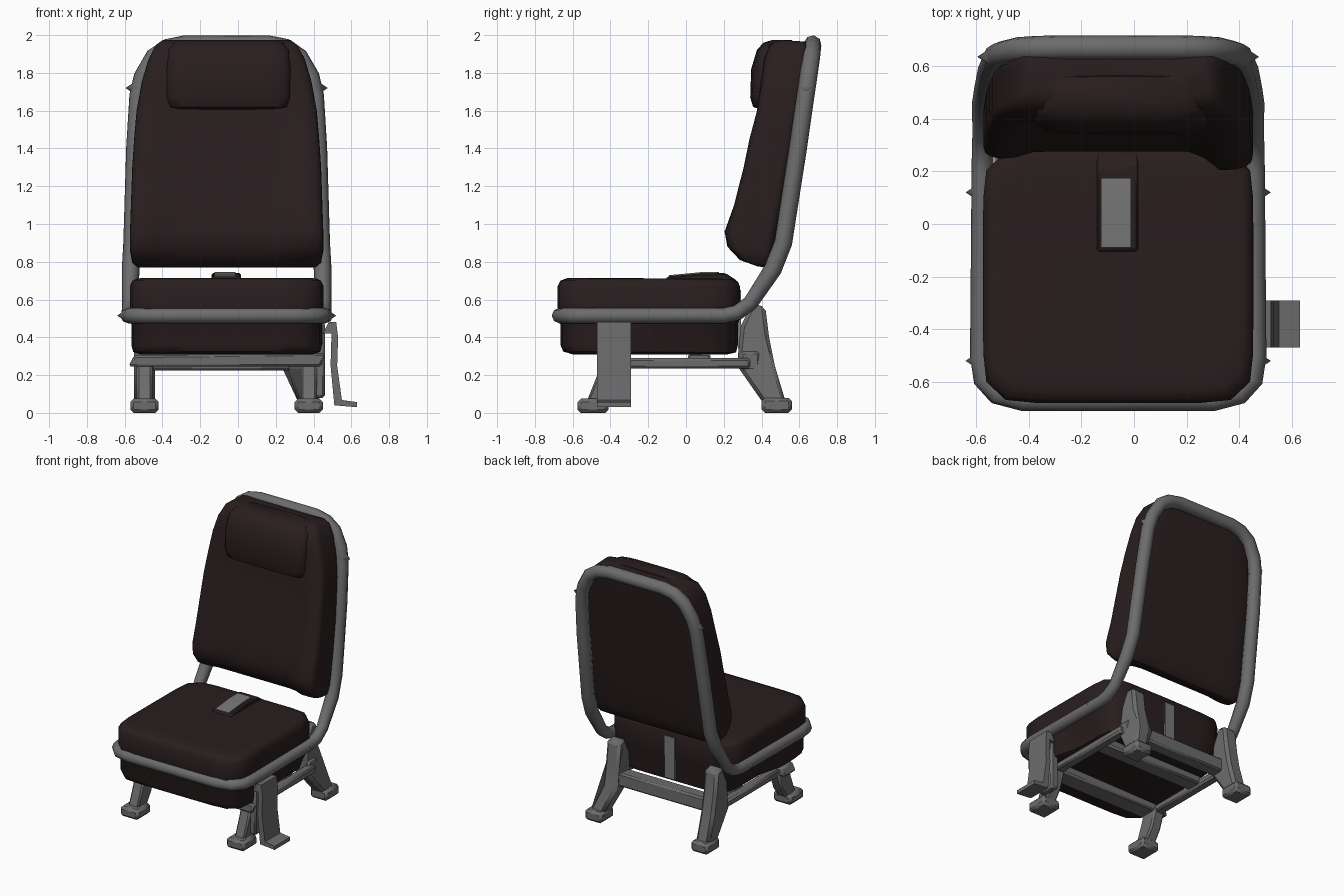
import bpy, bmesh, math
from mathutils import Vector

if "Cube" in bpy.data.objects:
    bpy.data.objects.remove(bpy.data.objects["Cube"], do_unlink=True)

CX = -0.06  # centre line of the seat


def material(name, colour):
    m = bpy.data.materials.new(name)
    m.use_nodes = True
    m.diffuse_color = (*colour, 1)
    bsdf = m.node_tree.nodes["Principled BSDF"]
    bsdf.inputs["Base Color"].default_value = (*colour, 1)
    bsdf.inputs["Roughness"].default_value = 0.8
    return m


UPHOLSTERY = material("dark brown upholstery", (0.022, 0.0127, 0.0132))
METAL = material("grey metal", (0.15, 0.15, 0.155))
WEBBING = material("light grey webbing", (0.19, 0.19, 0.195))


def finish(obj, mat, angle=40):
    obj.data.materials.clear()
    obj.data.materials.append(mat)
    bpy.ops.object.select_all(action="DESELECT")
    obj.select_set(True)
    bpy.context.view_layer.objects.active = obj
    bpy.ops.object.shade_smooth_by_angle(angle=math.radians(angle))
    return obj


def mesh_object(name, bm):
    bmesh.ops.recalc_face_normals(bm, faces=bm.faces)
    me = bpy.data.meshes.new(name)
    bm.to_mesh(me)
    bm.free()
    obj = bpy.data.objects.new(name, me)
    bpy.context.collection.objects.link(obj)
    return obj


def ramp(x, a, b):
    t = min(max((x - a) / (b - a), 0), 1)
    return t * t * (3 - 2 * t)


def hollow(x):
    """Share of the dent between the side bolsters; the left bolster stands out most."""
    return (1 - ramp(x, .22, .34)) * (.55 + .45 * ramp(x, -.5, -.36))


def loft(name, sections, power=8, n=40, cx=CX):
    """Cushion skinned over rounded sections: front y, z, back y, z, half width, dent in front."""
    bm = bmesh.new()
    rings = []
    for fy, fz, by, bz, w, *dent in sections:
        ring = []
        for i in range(n):
            a = 2 * math.pi * (i + 0.5) / n
            c, s = math.cos(a), math.sin(a)
            r = (abs(c) ** power + abs(s) ** power) ** (-1 / power)
            t = (1 + r * s) / 2
            x = cx + w * r * c
            y = fy + (by - fy) * t + sum(dent) * hollow(x) * (1 - t)
            ring.append(bm.verts.new((x, y, fz + (bz - fz) * t)))
        rings.append(ring)
    for a, b in zip(rings, rings[1:]):
        for i in range(n):
            j = (i + 1) % n
            bm.faces.new((a[i], a[j], b[j], b[i]))
    bm.faces.new(rings[0])
    bm.faces.new(rings[-1])
    return finish(mesh_object(name, bm), UPHOLSTERY, 50)


def prism(name, axis, pts, lo, hi, mat=METAL, bevel=0.012):
    """Profile extruded along x (points are y, z) or along y (points are x, z)."""
    bm = bmesh.new()
    place = (lambda d, p: (d, *p)) if axis == "x" else (lambda d, p: (p[0], d, p[1]))
    face = bm.faces.new([bm.verts.new(place(lo, p)) for p in pts])
    new = bmesh.ops.extrude_face_region(bm, geom=[face])["geom"]
    shift = Vector((hi - lo, 0, 0)) if axis == "x" else Vector((0, hi - lo, 0))
    bmesh.ops.translate(bm, verts=[v for v in new if isinstance(v, bmesh.types.BMVert)], vec=shift)
    obj = mesh_object(name, bm)
    if bevel:
        mod = obj.modifiers.new("edge", "BEVEL")
        mod.width, mod.segments = bevel, 1
    return finish(obj, mat, 30)


def box(name, x0, x1, y0, y1, z0, z1, mat=METAL, bevel=0.012):
    return prism(name, "x", [(y0, z0), (y1, z0), (y1, z1), (y0, z1)], x0, x1, mat, bevel)


# Cushions; the underside of the seat narrows towards the rear
seat = loft("seat_cushion", [
    (-.60, .31, .22, .31, .46), (-.65, .325, .265, .32, .495), (-.665, .36, .275, .36, .505),
    (-.665, .47, .275, .47, .505), (-.68, .50, .285, .50, .513), (-.68, .67, .285, .67, .513),
    (-.665, .70, .275, .695, .50), (-.63, .713, .25, .708, .475), (-.57, .715, .21, .71, .43),
], power=9)
for v in seat.data.vertices:
    if v.co.z < .4:
        v.co.x = CX + (v.co.x - CX) * (1 - .1 * ramp(v.co.y, -.35, -.1))
loft("back_cushion", [
    (.38, .775, .43, .77, .47, .01), (.28, .81, .45, .79, .50, .04),
    (.215, .88, .47, .85, .512, .07), (.20, .96, .49, .94, .512, .075),
    (.25, 1.1, .52, 1.1, .507, .05), (.30, 1.3, .555, 1.3, .50, .04),
    (.33, 1.45, .58, 1.45, .49, .03), (.37, 1.6, .605, 1.6, .477, .02),
    (.395, 1.75, .63, 1.75, .45), (.41, 1.87, .65, 1.87, .415),
    (.44, 1.95, .655, 1.94, .375), (.49, 1.975, .64, 1.965, .34),
], n=72)
loft("headrest", [
    (.41, 1.60, .50, 1.60, .29), (.355, 1.62, .52, 1.62, .315), (.34, 1.67, .54, 1.67, .33),
    (.345, 1.82, .56, 1.82, .33), (.375, 1.92, .57, 1.92, .32), (.41, 1.96, .57, 1.96, .29),
    (.46, 1.975, .56, 1.975, .25),
], power=4.5, cx=-.05)

# Centre strap with its pad, running over the rear edge of the seat
pad = [(-.11, .70), (-.10, .722), (.08, .738), (.21, .74), (.27, .70), (.28, .66)]
prism("strap_pad", "x", pad, -.14, .015, UPHOLSTERY, .008)
prism("strap_plate", "x", [(-.09, .720), (-.09, .729), (.08, .745), (.175, .746), (.175, .737),
                           (.08, .736)], -.125, -.012, WEBBING, 0)
box("rear_strap", -.11, -.03, .275, .292, .34, .65, WEBBING, 0)

# Tubular frame: one closed loop round the seat and up round the back
half = [
    (.36, -.67, .515), (.46, -.645, .515), (.51, -.59, .515), (.522, -.50, .515),
    (.516, .20, .515), (.515, .27, .53), (.513, .34, .58), (.508, .46, .76),
    (.50, .515, .90), (.485, .593, 1.4), (.468, .633, 1.68), (.445, .648, 1.78),
    (.385, .663, 1.885), (.31, .668, 1.935), (.22, .67, 1.952),
]
path = half + [(-x, y, z) for x, y, z in reversed(half)]
curve = bpy.data.curves.new("tube_frame", "CURVE")
curve.dimensions = "3D"
curve.bevel_depth, curve.bevel_resolution = 0.041, 2
spline = curve.splines.new("POLY")
spline.points.add(len(path) - 1)
for point, (x, y, z) in zip(spline.points, path):
    point.co = (x + CX, y, z, 1)
    point.radius = 1.15 if z > .6 else 1
spline.use_cyclic_u = True
frame = bpy.data.objects.new("tube_frame", curve)
bpy.context.collection.objects.link(frame)
bpy.context.view_layer.objects.active = frame
frame.select_set(True)
bpy.ops.object.convert(target="MESH")
finish(bpy.context.view_layer.objects.active, METAL, 50)

# Legs, feet, side rails and frame knobs; the left rear leg leans inwards
front_leg = [(-.53, .05), (-.43, .03), (-.36, .13), (-.31, .27), (-.45, .27), (-.47, .2)]
rear_leg = [(.41, .05), (.53, .05), (.47, .25), (.44, .40), (.42, .56),
            (.35, .58), (.29, .46), (.27, .25)]
for side, s, lean in (("left", 1, .07), ("right", -1, 0)):
    x = CX + s * .435
    prism("front_leg_" + side, "x", front_leg, x - .042, x + .042)
    box("front_foot_" + side, x - .075, x + .075, -.575, -.41, 0, .075, bevel=.018)
    leg = prism("rear_leg_" + side, "x", rear_leg, x - .055, x + .055, bevel=.02)
    for v in leg.data.vertices:
        v.co.x -= lean * ramp(v.co.z, .06, .25)
    box("rear_foot_" + side, x - .07, x + .07, .40, .56, 0, .08, bevel=.018)
    box("side_rail_" + side, x - .035, x + .035, -.38, .34, .235, .29)
    for place, y, z in (("front", -.52, .515), ("rear", .12, .515), ("top", .635, 1.72)):
        bpy.ops.mesh.primitive_cone_add(
            vertices=8, radius1=.04, radius2=0, depth=.06,
            location=(CX + s * (.55 if z < 1 else .505), y, z), rotation=(0, s * math.pi / 2, 0))
        knob = bpy.context.object
        knob.name = f"{place}_knob_{side}"
        finish(knob, METAL, 80)

# Cross bars under the seat
prism("front_cross_bar", "y", [(-.58, .245), (.44, .245), (.46, .315), (-.55, .305)], -.47, -.33)
box("middle_cross_bar", -.48, .36, .01, .13, .25, .315)
box("rear_cross_bar", -.50, .38, .29, .39, .225, .325)

# Adjustment lever with its pedal and bracket
prism("lever", "y", [
    (.45, .42), (.48, .48), (.52, .48), (.53, .40), (.525, .25), (.55, .068), (.63, .057),
    (.63, .03), (.51, .04), (.49, .25), (.495, .42), (.47, .42)], -.47, -.29, bevel=0)
box("lever_bracket", .40, .46, -.45, -.31, .08, .48)
